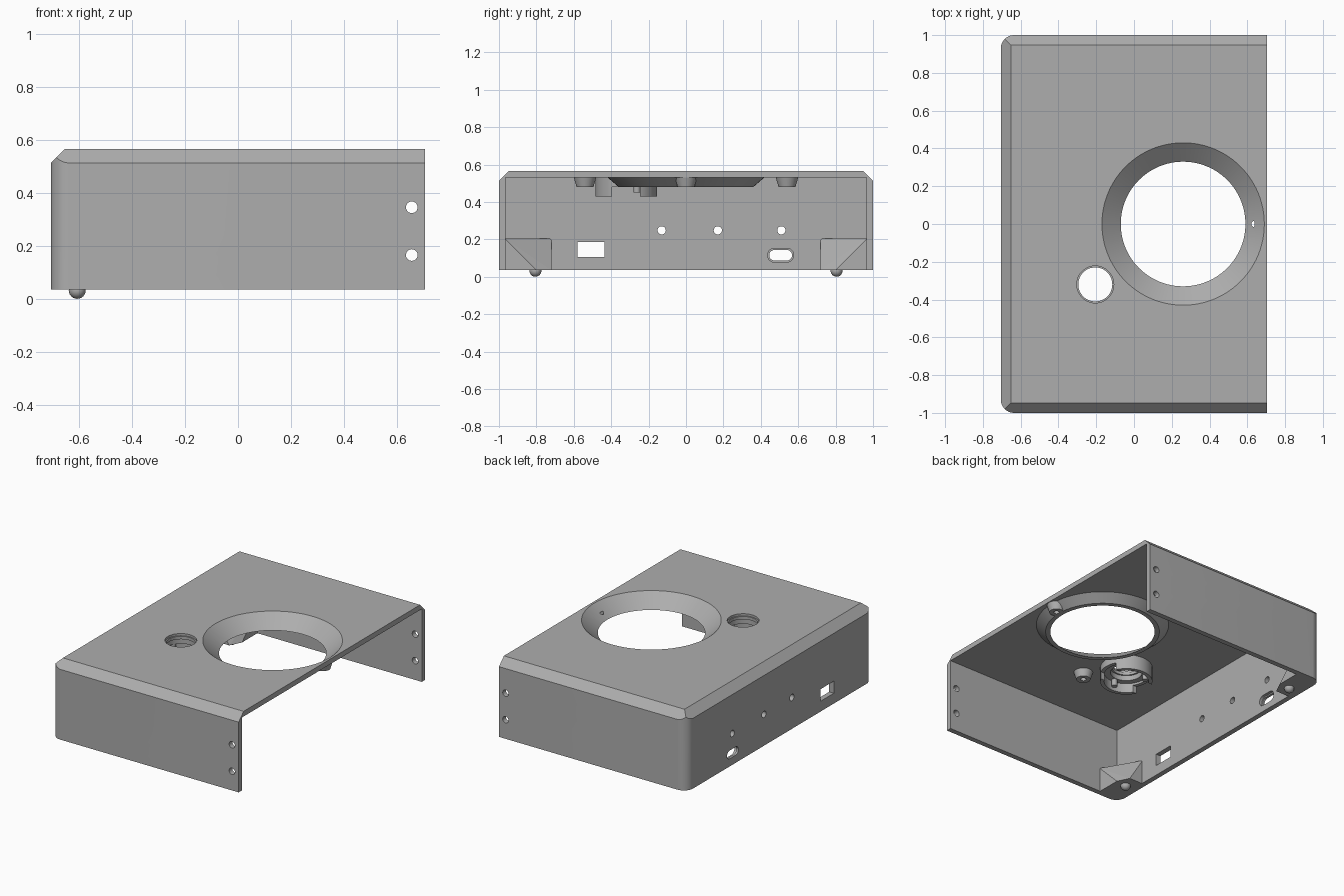
import bpy, bmesh, math
from mathutils import Matrix, Vector

old = bpy.data.objects.get("Cube")
if old:
    bpy.data.objects.remove(old, do_unlink=True)

grey = bpy.data.materials.new("plain_grey")
grey.use_nodes = True
COLOUR = (0.42, 0.42, 0.42, 1)
grey.diffuse_color = COLOUR
grey.node_tree.nodes["Principled BSDF"].inputs["Base Color"].default_value = COLOUR


def add(name, bm):
    bmesh.ops.recalc_face_normals(bm, faces=bm.faces)
    mesh = bpy.data.meshes.new(name)
    bm.to_mesh(mesh)
    bm.free()
    mesh.materials.append(grey)
    ob = bpy.data.objects.new(name, mesh)
    bpy.context.collection.objects.link(ob)
    return ob


def hull(name, points):
    bm = bmesh.new()
    for p in points:
        bm.verts.new(p)
    bmesh.ops.convex_hull(bm, input=bm.verts)
    bmesh.ops.dissolve_limit(bm, angle_limit=0.01, verts=bm.verts, edges=bm.edges)
    return add(name, bm)


def box(name, lo, hi):
    return hull(name, [(x, y, z) for x in (lo[0], hi[0])
                       for y in (lo[1], hi[1]) for z in (lo[2], hi[2])])


def cone(name, centre, r_low, r_high, z_low, z_high, sides=32):
    bm = bmesh.new()
    place = Matrix.Translation((centre[0], centre[1], (z_low + z_high) / 2))
    bmesh.ops.create_cone(bm, cap_ends=True, segments=sides, radius1=r_low,
                          radius2=r_high, depth=z_high - z_low, matrix=place)
    return add(name, bm)


def rod(name, centre, radius, depth, axis):
    bm = bmesh.new()
    turn = Vector((0, 0, 1)).rotation_difference(Vector(axis)).to_matrix().to_4x4()
    bmesh.ops.create_cone(bm, cap_ends=True, segments=24, radius1=radius, radius2=radius,
                          depth=depth, matrix=Matrix.Translation(centre) @ turn)
    return add(name, bm)


def combine(target, other, mode="DIFFERENCE"):
    mod = target.modifiers.new("cut", "BOOLEAN")
    mod.operation, mod.solver, mod.object = mode, "EXACT", other
    bpy.context.view_layer.update()
    mesh = bpy.data.meshes.new_from_object(
        target.evaluated_get(bpy.context.evaluated_depsgraph_get()))
    target.modifiers.clear()
    target.data = mesh
    bpy.data.objects.remove(other, do_unlink=True)


def smooth(ob):
    bpy.ops.object.select_all(action="DESELECT")
    ob.select_set(True)
    bpy.context.view_layer.objects.active = ob
    bpy.ops.object.shade_smooth_by_angle(angle=math.radians(25))


END, SIDE = 0.705, 1.0            # half sizes
BASE, TOP, CEILING = 0.035, 0.565, 0.53
WALL, CHAMFER, ROUND = 0.035, 0.053, 0.07
HOLE = (0.26, 0)
PORT = (-0.205, -0.32)

# Outer block, chamfered along the top on three sides
points = []
for z, inset in ((BASE, 0), (TOP - CHAMFER, 0), (TOP, CHAMFER)):
    for s in (-1, 1):
        points += [(END, s * (SIDE - inset), z), (-END + inset, s * (SIDE - inset), z)]
shell = hull("housing_shell", points)

# Rounded upright corners at the closed end
plan = [(1, -SIDE), (1, SIDE)]
for s in (-1, 1):
    for i in range(9):
        a = math.pi / 2 * i / 8
        plan.append((-END + ROUND - ROUND * math.cos(a),
                     s * (SIDE - ROUND + ROUND * math.sin(a))))
combine(shell, hull("corner_rounding", [(x, y, z) for x, y in plan for z in (-0.1, 1)]),
        "INTERSECT")

# Hollow inside, open below and at one end
combine(shell, box("cavity", (-END + WALL, -SIDE + WALL, -0.2), (1, SIDE - WALL, CEILING)))

# Screw bosses under the top
bosses = [(0.64, 0), (-0.035, -0.54), (-0.035, 0.54)]
for b in bosses:
    combine(shell, cone("boss", b, 0.045, 0.063, 0.48, 0.54), "UNION")

# Funnel and its wide opening
combine(shell, cone("funnel", HOLE, 0.36, 0.43, 0.48, 0.54, 96), "UNION")
slope = 0.1 / 0.085
combine(shell, cone("funnel_opening", HOLE, 0.33 - 0.02 * slope, 0.43 + 0.02 * slope,
                    0.46, TOP + 0.02, 96))
combine(shell, cone("funnel_throat", HOLE, 0.33, 0.33, 0.4, 0.49, 96))
for b in bosses:
    combine(shell, cone("boss_bore", b, 0.018, 0.018, 0.4, 0.52, 16))

# Round port through the top with a step
combine(shell, cone("port_step", PORT, 0.098, 0.098, 0.55, 0.7, 48))
combine(shell, cone("port_bore", PORT, 0.09, 0.09, 0.4, 0.7, 48))

# Fixing holes in both side walls
for z in (0.165, 0.345):
    combine(shell, rod("side_hole", (0.655, 0, z), 0.022, 3, (0, 1, 0)))

# Openings in the end wall
for y in (-0.13, 0.17, 0.51):
    combine(shell, rod("end_hole", (-END, y, 0.248), 0.022, 0.3, (1, 0, 0)))
combine(shell, box("socket_opening", (-1, -0.58, 0.105), (-0.5, -0.437, 0.187)))


def slot(name, radius, x_low, x_high):
    ring = []
    for i in range(32):
        a = math.tau * (i + 0.5) / 32
        shift = 0.033 if math.cos(a) > 0 else -0.033
        ring.append((0.506 + shift + radius * math.cos(a), 0.115 + radius * math.sin(a)))
    return hull(name, [(x, y, z) for y, z in ring for x in (x_low, x_high)])


combine(shell, slot("slot_opening", 0.028, -1, -0.5))
combine(shell, slot("slot_recess", 0.037, -END + 0.015, -0.5))
smooth(shell)

# Holder ring under the port, split into two arcs
holder = cone("port_holder", PORT, 0.165, 0.165, 0.43, CEILING + 0.005, 48)
combine(holder, cone("holder_bore", PORT, 0.1, 0.1, 0.3, 0.7, 48))
combine(holder, cone("holder_recess", PORT, 0.14, 0.14, 0.3, 0.495, 48))
combine(holder, box("holder_gap", (PORT[0] - 0.3, PORT[1] - 0.075, 0.3),
                    (PORT[0] + 0.3, PORT[1] + 0.075, 0.48)))
smooth(holder)
for i in range(3):
    a = math.tau * i / 3 + 0.5
    peg = cone("holder_peg", (PORT[0] + 0.12 * math.cos(a), PORT[1] + 0.12 * math.sin(a)),
               0.018, 0.018, 0.45, 0.5, 16)
    smooth(peg)

# Corner lugs with sloping faces, and the round feet below them
inner_x, inner_y = -END + WALL - 0.005, SIDE - WALL + 0.005
high = 0.205
for s, side in ((-1, "front"), (1, "back")):
    corners = [(inner_x, inner_y, BASE), (inner_x, inner_y, high),
               (-0.53, inner_y, BASE), (-0.53, inner_y, high), (-0.53, 0.8, BASE),
               (inner_x, 0.72, BASE), (inner_x, 0.72, high), (-0.57, 0.72, BASE)]
    hull(side + "_corner_lug", [(x, s * y, z) for x, y, z in corners])
    bm = bmesh.new()
    bmesh.ops.create_uvsphere(bm, u_segments=24, v_segments=12, radius=0.032,
                              matrix=Matrix.Translation((-0.606, s * 0.805, 0.032)))
    smooth(add(side + "_foot", bm))
